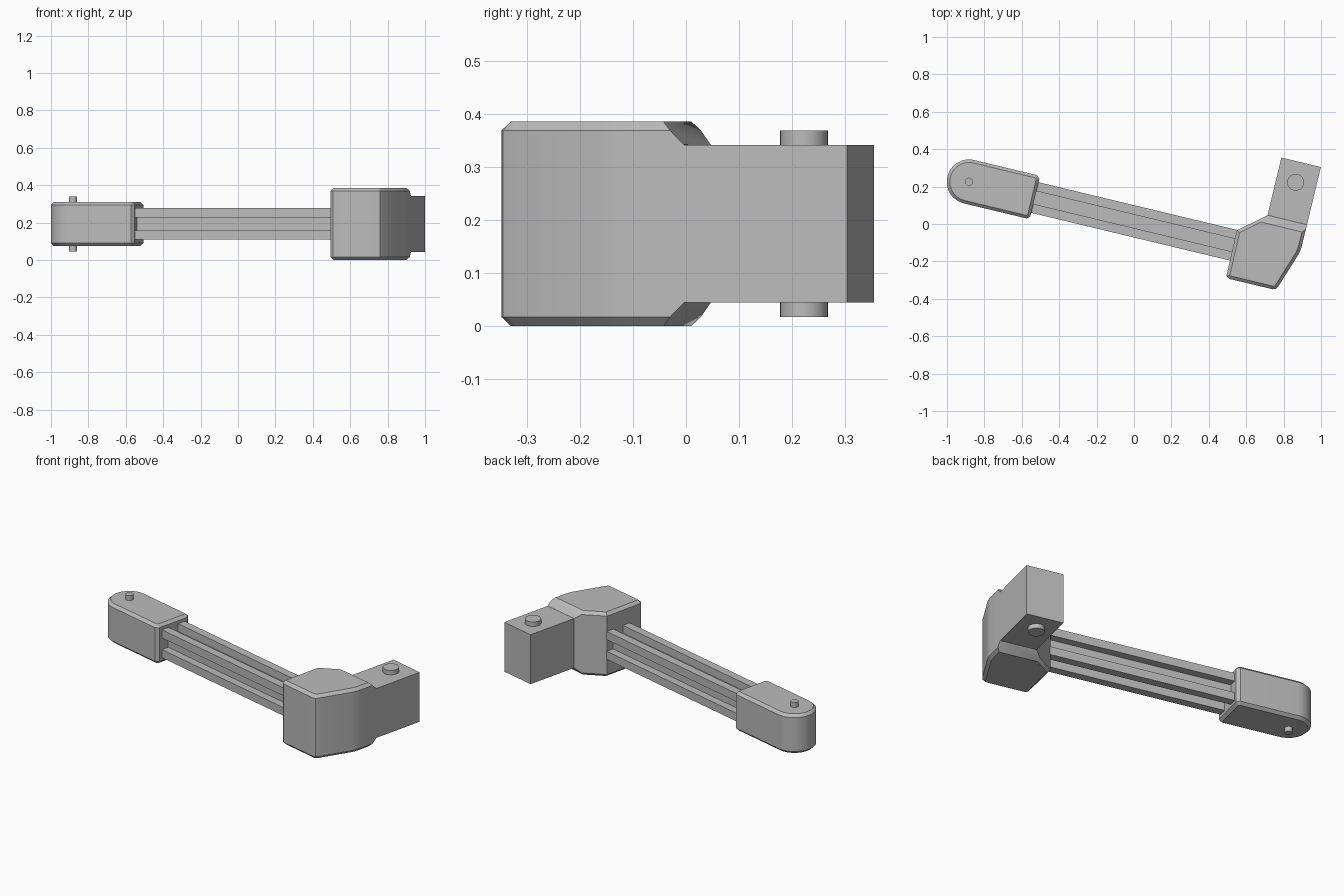
import bpy, bmesh, math
from mathutils import Vector

cube = bpy.data.objects.get("Cube")
if cube:
    bpy.data.objects.remove(cube)

grey = bpy.data.materials.new("plain grey")
grey.use_nodes = True
COLOUR = (0.5, 0.5, 0.5, 1)
grey.diffuse_color = COLOUR
grey.node_tree.nodes["Principled BSDF"].inputs["Base Color"].default_value = COLOUR

MID = 0.193                                   # height of the centre plane
TILT = math.radians(-13.5)
U = Vector((math.cos(TILT), math.sin(TILT), 0))   # along the rail
V = Vector((-U.y, U.x, 0))                        # across the rail
Z = Vector((0, 0, 1))
PIVOT = Vector((-0.882, 0.226, MID))


def at(u, v, w=0):
    return PIVOT + U * u + V * v + Z * w


def extrude(bm, points, direction):
    face = bm.faces.new([bm.verts.new(p) for p in points])
    out = bmesh.ops.extrude_face_region(bm, geom=[face])
    bmesh.ops.translate(bm, vec=direction,
                        verts=[g for g in out["geom"] if isinstance(g, bmesh.types.BMVert)])


def finish(bm, name):
    bmesh.ops.recalc_face_normals(bm, faces=bm.faces)
    mesh = bpy.data.meshes.new(name)
    bm.to_mesh(mesh)
    bm.free()
    mesh.materials.append(grey)
    obj = bpy.data.objects.new(name, mesh)
    bpy.context.collection.objects.link(obj)
    bpy.ops.object.select_all(action="DESELECT")
    obj.select_set(True)
    bpy.context.view_layer.objects.active = obj
    bpy.ops.object.shade_smooth_by_angle(angle=math.radians(30))
    return obj


def slab(points, half, chamfer=0):
    """Upright prism about the centre plane, with chamfered rims."""
    bm = bmesh.new()
    extrude(bm, [Vector((p[0], p[1], MID - half)) for p in points], Z * 2 * half)
    if chamfer:
        rims = [e for e in bm.edges if abs(e.verts[0].co.z - e.verts[1].co.z) < 1e-4]
        bmesh.ops.bevel(bm, geom=rims, offset=chamfer, segments=1, affect="EDGES")
    return bm


def pin(name, x, y, radius, half):
    ring = [(x + radius * math.cos(a), y + radius * math.sin(a))
            for a in (math.tau * i / 32 for i in range(32))]
    finish(slab(ring, half), name)


# Slotted rail: a square profile with a groove in each side
H, G, D = 0.084, 0.035, 0.046
quarter = [(H, -H), (H, -G), (H - D, -G), (H - D, G), (H, G)]
profile = []
for turn in range(4):
    c, s = round(math.cos(turn * math.pi / 2)), round(math.sin(turn * math.pi / 2))
    profile += [(a * c - b * s, a * s + b * c) for a, b in quarter]
bm = bmesh.new()
extrude(bm, [at(0.3, a, b) for a, b in profile], U * 1.2)
finish(bm, "slotted_rail")

# Rounded end cap
R, END, CUT = 0.119, 0.362, 0.016
outline = [at(R * math.cos(a), R * math.sin(a))
           for a in (math.pi / 2 + math.pi * i / 24 for i in range(25))]
outline += [at(END - CUT, -R), at(END, CUT - R), at(END, R - CUT), at(END - CUT, R)]
finish(slab(outline, 0.118, 0.016), "rounded_end_cap")
pin("end_cap_pin", PIVOT.x, PIVOT.y, 0.0215, 0.147)

# Angled corner block, with its back edge sloped down to the arm
inner, outer = Vector((0.714, 0.047, MID)), Vector((0.925, -0.004, MID))
block = [(0.550, -0.034), inner, outer, (0.897, -0.118), (0.891, -0.138),
         (0.880, -0.162), (0.772, -0.333), (0.760, -0.346), (0.742, -0.349),
         (0.507, -0.293), (0.494, -0.278)]
bm = slab(block, 0.193, 0.017)
for side in (1, -1):
    cut = bmesh.ops.bisect_plane(bm, geom=bm.verts[:] + bm.edges[:] + bm.faces[:],
                                 plane_co=inner + Z * side * 0.149,
                                 plane_no=(V + Z * side).normalized(), clear_outer=True)
    edges = [g for g in cut["geom_cut"] if isinstance(g, bmesh.types.BMEdge)]
    bmesh.ops.holes_fill(bm, edges=edges, sides=0)
finish(bm, "corner_block")

# Arm and its pin
reach = V * 0.317
arm = [inner - V * 0.06, outer - V * 0.06, outer + reach, inner + reach]
finish(slab(arm, 0.149), "arm")
pin("arm_pin", 0.864, 0.223, 0.045, 0.176)
